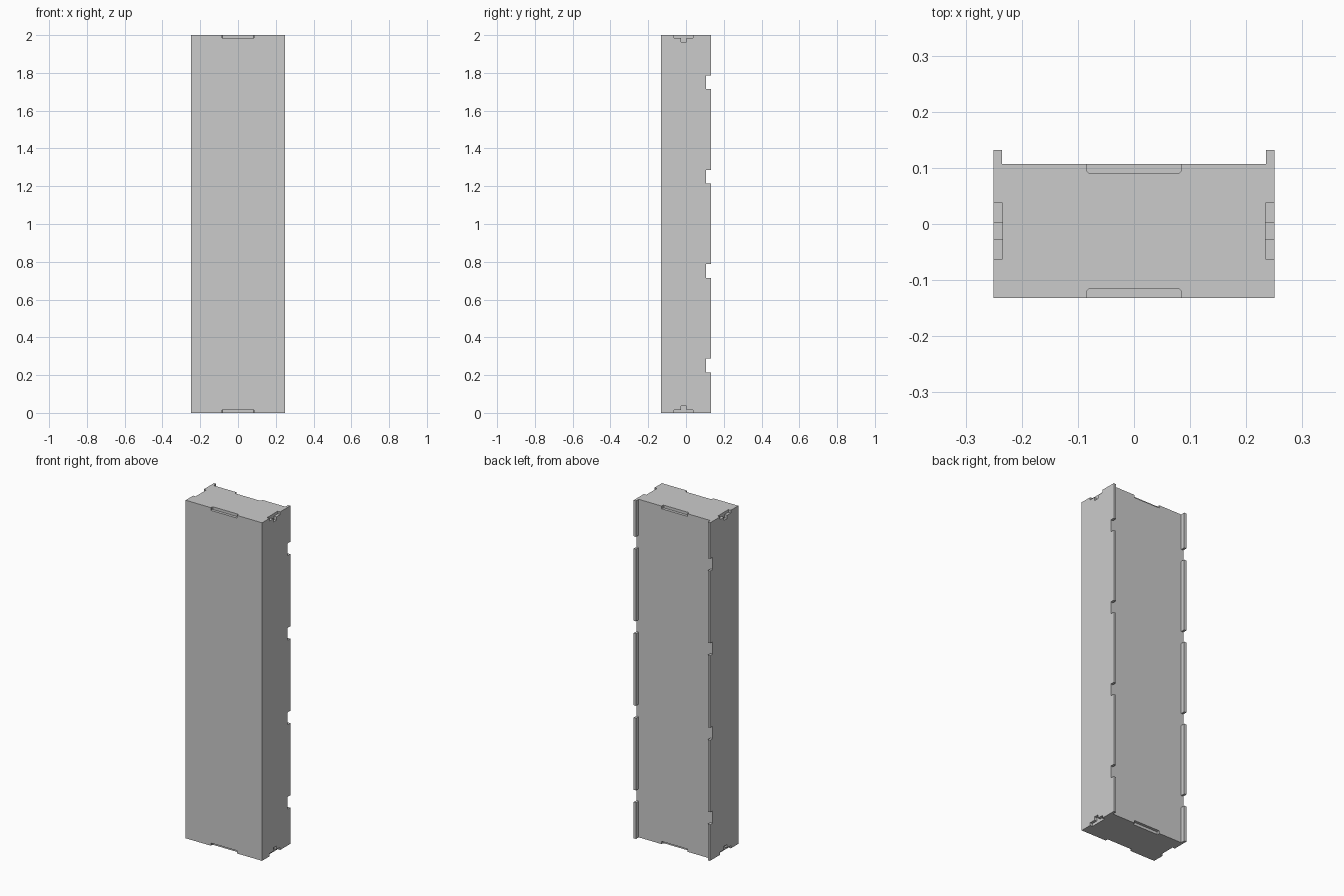
import bpy, bmesh
from mathutils import Vector

if "Cube" in bpy.data.objects:
    bpy.data.objects.remove(bpy.data.objects["Cube"])

HX, HY, H = 0.25, 0.132, 2.0      # half width, half depth, height
BACK = 0.107                      # recessed back face
T = 0.016                         # board thickness
MID = (BACK - HY) / 2             # centre of the boxed depth


def finish(name, bm):
    bmesh.ops.recalc_face_normals(bm, faces=bm.faces)
    me = bpy.data.meshes.new(name)
    bm.to_mesh(me)
    bm.free()
    ob = bpy.data.objects.new(name, me)
    bpy.context.collection.objects.link(ob)
    return ob


def prism(bm, points, offset):
    """Extrude a closed outline along an offset."""
    face = bm.faces.new([bm.verts.new(p) for p in points])
    res = bmesh.ops.extrude_face_region(bm, geom=[face], use_keep_orig=True)
    verts = [g for g in res["geom"] if isinstance(g, bmesh.types.BMVert)]
    bmesh.ops.translate(bm, verts=verts, vec=Vector(offset))


def box(bm, x0, x1, y0, y1, z0, z1):
    prism(bm, [(x0, y0, z0), (x1, y0, z0), (x1, y1, z0), (x0, y1, z0)],
          (0, 0, z1 - z0))


# main box
bm = bmesh.new()
box(bm, -HX, HX, -HY, BACK, 0, H)
body = finish("cabinet_body", bm)

# joint recesses around both ends
bm = bmesh.new()
OUT = 0.02
w, c, r = 0.085, 0.05, 0.004
for top in (False, True):
    def z(d):
        return H - d if top else d
    # front and back tab recesses with eased inner corners
    for edge, s in ((-HY, -1), (BACK, 1)):
        yo, yi = edge + s * OUT, edge - s * T
        outline = [(-w, yo), (-w, yi + s * r), (-w + r, yi),
                   (w - r, yi), (w, yi + s * r), (w, yo)]
        prism(bm, [(x, y, z(-OUT)) for x, y in outline], (0, 0, z(T) - z(-OUT)))
    # stepped side recesses
    for s in (-1, 1):
        step = [(-c, -OUT), (c, -OUT), (c, T), (0.0145, T),
                (0.0145, 0.036), (-0.0145, 0.036), (-0.0145, T), (-c, T)]
        prism(bm, [(s * (HX - T), MID + y, z(d)) for y, d in step],
              (s * (T + OUT), 0, 0))
cutter = finish("joint_cutter", bm)
cutter.hide_render = True
cutter.hide_set(True)

mod = body.modifiers.new("joints", "BOOLEAN")
mod.operation = "DIFFERENCE"
mod.solver = "EXACT"
mod.object = cutter

# notched rear lips of the side panels
stops = [0.0]
for k in range(4):
    mid = 0.25 + 0.5 * k
    stops += [mid - 0.036, mid + 0.037]
stops.append(H)
for side, s in (("left", -1), ("right", 1)):
    bm = bmesh.new()
    for z0, z1 in zip(stops[::2], stops[1::2]):
        x0, x1 = sorted((s * (HX - 0.015), s * HX))
        box(bm, x0, x1, BACK, HY, z0, z1)
    finish(side + "_rear_lip", bm)
